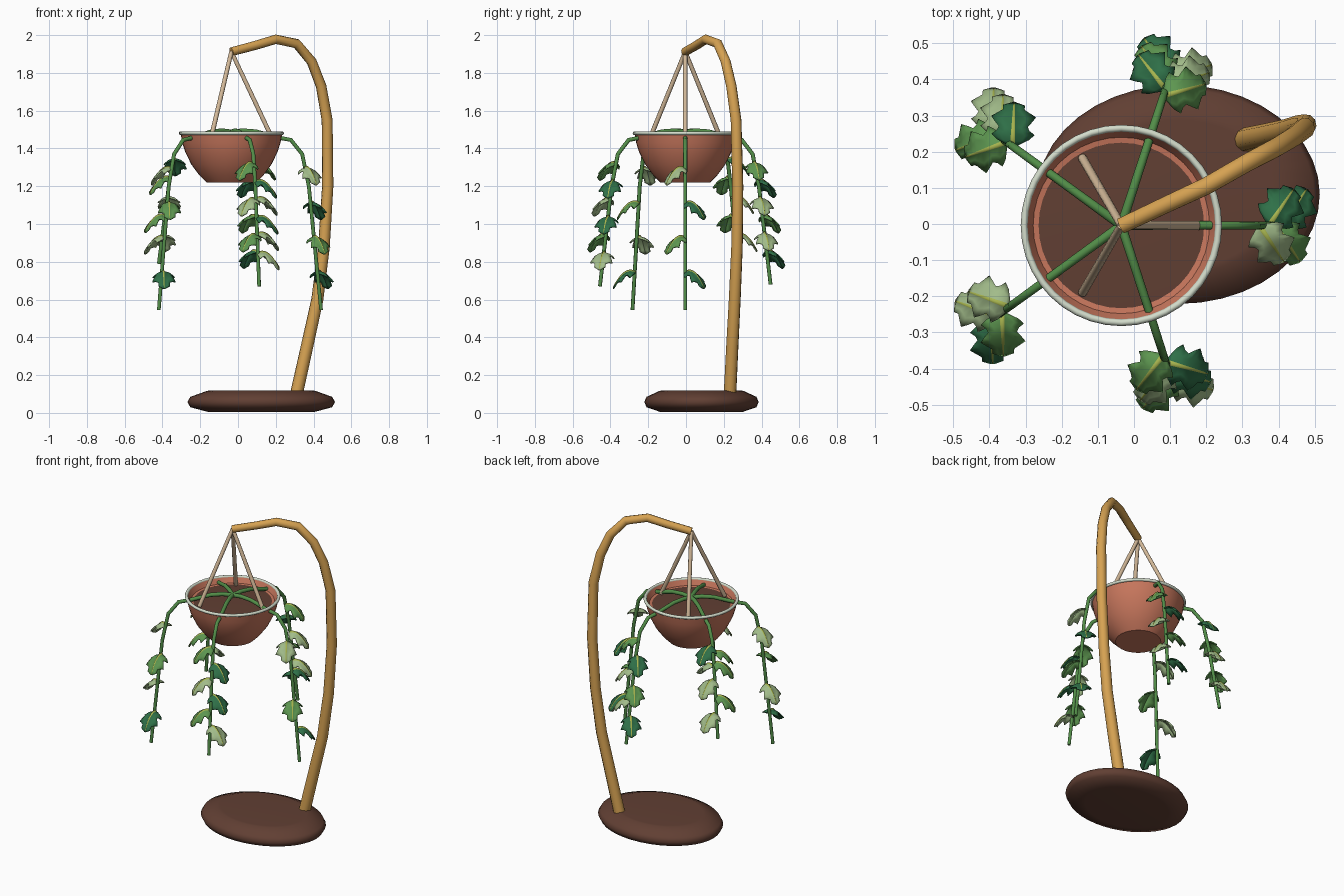
import bpy, bmesh, math
from mathutils import Vector

if "Cube" in bpy.data.objects:
    bpy.data.objects.remove(bpy.data.objects["Cube"])


def material(name, hexcode):
    def linear(c):
        return c / 12.92 if c <= 0.04045 else ((c + 0.055) / 1.055) ** 2.4
    rgb = [linear(int(hexcode[i:i + 2], 16) / 255) for i in (0, 2, 4)]
    m = bpy.data.materials.new(name)
    m.use_nodes = True
    m.diffuse_color = (*rgb, 1)
    m.node_tree.nodes["Principled BSDF"].inputs["Base Color"].default_value = (*rgb, 1)
    return m


TERRACOTTA = material("terracotta", "c8775d")
BROWN = material("dark brown", "613f33")
BAMBOO = material("bamboo", "d6a252")
ROPE = material("rope", "d2b898")
RIM = material("pale sage", "d3dccb")
VINE = material("vine green", "528d48")
RIB = material("leaf rib", "a6b34e")
LEAVES = {"D": material("dark leaf", "2f7048"),
          "M": material("mid leaf", "5d9650"),
          "L": material("light leaf", "a2bc8a")}

CENTRE = Vector((-0.035, -0.004, 0))


def add_object(name, mesh, mats, loc=(0, 0, 0)):
    for m in mats:
        mesh.materials.append(m)
    ob = bpy.data.objects.new(name, mesh)
    ob.location = loc
    bpy.context.collection.objects.link(ob)
    return ob


def smooth(ob, degrees):
    bpy.ops.object.select_all(action="DESELECT")
    ob.select_set(True)
    bpy.context.view_layer.objects.active = ob
    bpy.ops.object.shade_smooth_by_angle(angle=math.radians(degrees))


def lathe(name, profile, mat, loc, stretch=(1, 1), degrees=30, sides=40):
    """Spin (radius, height) points round z; ends at zero radius are closed."""
    bm = bmesh.new()
    rings = []
    for r, z in profile:
        count = sides if r > 0 else 1
        rings.append([bm.verts.new((r * stretch[0] * math.cos(math.tau * i / sides),
                                    r * stretch[1] * math.sin(math.tau * i / sides), z))
                      for i in range(count)])
    for a, b in zip(rings, rings[1:]):
        for i in range(sides):
            j = (i + 1) % sides
            quad = [a[i % len(a)], a[j % len(a)], b[j % len(b)], b[i % len(b)]]
            bm.faces.new(list(dict.fromkeys(quad)))
    bmesh.ops.recalc_face_normals(bm, faces=bm.faces)
    mesh = bpy.data.meshes.new(name)
    bm.to_mesh(mesh)
    bm.free()
    smooth(add_object(name, mesh, [mat], loc), degrees)


def tube(name, points, start, end, mat, sides):
    """Round tapered tube along a path."""
    curve = bpy.data.curves.new(name, "CURVE")
    curve.dimensions = "3D"
    curve.bevel_depth = 1
    curve.bevel_resolution = sides // 2 - 1
    curve.use_fill_caps = True
    spline = curve.splines.new("POLY")
    spline.points.add(len(points) - 1)
    for i, (p, co) in enumerate(zip(spline.points, points)):
        p.co = (*co, 1)
        p.radius = start + (end - start) * i / (len(points) - 1)
    temp = bpy.data.objects.new(name + "_path", curve)
    bpy.context.collection.objects.link(temp)
    bpy.context.view_layer.update()
    graph = bpy.context.evaluated_depsgraph_get()
    mesh = bpy.data.meshes.new_from_object(temp.evaluated_get(graph))
    bpy.data.objects.remove(temp)
    mesh.materials.clear()
    bm = bmesh.new()
    bm.from_mesh(mesh)
    bmesh.ops.remove_doubles(bm, verts=bm.verts, dist=1e-5)
    bmesh.ops.recalc_face_normals(bm, faces=bm.faces)
    bm.to_mesh(mesh)
    bm.free()
    smooth(add_object(name, mesh, [mat]), 50)


# Oval foot
lathe("base", [(0, 0.005), (0.68, 0.005), (0.73, 0.006), (0.96, 0.03), (1, 0.058),
               (0.96, 0.085), (0.73, 0.117), (0.68, 0.118), (0, 0.118)],
      BROWN, (0.123, 0.082, 0), (0.391, 0.303), 65)

# Curved bamboo pole
tube("pole", [(0.305, 0.232, 0.08), (0.365, 0.245, 0.35), (0.42, 0.258, 0.6),
              (0.455, 0.27, 0.88), (0.475, 0.274, 1.2), (0.472, 0.265, 1.55),
              (0.44, 0.24, 1.73), (0.39, 0.21, 1.86), (0.31, 0.168, 1.955),
              (0.2, 0.105, 1.978), (0.09, 0.054, 1.945), (-0.035, -0.005, 1.912)],
     0.034, 0.023, BAMBOO, 8)

# Hanging pot with an inner ledge, and soil
lathe("pot", [(0, 1.22), (0.132, 1.22), (0.17, 1.258), (0.212, 1.315), (0.244, 1.38),
              (0.26, 1.43), (0.27, 1.486), (0.262, 1.486), (0.244, 1.45),
              (0.226, 1.447), (0.222, 1.43), (0, 1.43)], TERRACOTTA, CENTRE)
lathe("soil", [(0, 1.454), (0.15, 1.452), (0.229, 1.449)], BROWN, CENTRE)

# Pale rim ring
bpy.ops.mesh.primitive_torus_add(location=CENTRE + Vector((0, 0, 1.481)), major_segments=40,
                                 minor_segments=10, major_radius=0.269, minor_radius=0.0095)
rim = bpy.context.object
rim.name = "pot_rim"
rim.data.materials.append(RIM)
smooth(rim, 60)

# Three ropes
for i in range(3):
    a = i * math.tau / 3
    foot = CENTRE + Vector((0.215 * math.cos(a), 0.215 * math.sin(a), 1.455))
    tube(f"rope_{i + 1}", [foot, CENTRE + Vector((0, 0, 1.912))], 0.0125, 0.0115, ROPE, 8)


def leaf_mesh(name, mat):
    """Arched lobed blade pointing along +x, with a raised tapering rib."""
    half = [0.012, 0.045, 0.06, 0.046, 0.04, 0.052, 0.062, 0.046, 0.03, 0.03, 0.004]
    columns = [-1, -0.55, "left", "rib", "right", 0.55, 1]
    bm = bmesh.new()
    rows = []
    for i, w in enumerate(half):
        t = i / (len(half) - 1)
        rib = min(0.0075 * (1 - 0.75 * t), w * 0.4)
        offsets = {"left": -rib, "rib": 0, "right": rib}
        row = []
        for c in columns:
            y = offsets[c] if c in offsets else c * w
            lift = 0.008 if c == "rib" else -9 * y * y
            row.append(bm.verts.new((0.122 * t + 0.15 * abs(y), y,
                                     0.07 * t - 0.155 * t * t + lift)))
        rows.append(row)
    for a, b in zip(rows, rows[1:]):
        for k in range(len(columns) - 1):
            f = bm.faces.new((a[k], b[k], b[k + 1], a[k + 1]))
            f.material_index = 0 if k in (2, 3) else 1
            f.smooth = True
    mesh = bpy.data.meshes.new(name)
    bm.to_mesh(mesh)
    bm.free()
    # The last slot colours the underside, so the rib shows on top only
    for m in (RIB, mat, mat):
        mesh.materials.append(m)
    return mesh


leaf_meshes = {key: leaf_mesh("leaf_" + key, m) for key, m in LEAVES.items()}

# Five trailing vines with alternating leaves
vines = [(0.545, "LDMD"), (0.68, "MDLMLD"), (0.79, "DMLML"), (0.545, "LMLD"), (0.67, "MDLDML")]
for i, (tip, colours) in enumerate(vines):
    a = i * math.tau / 5
    out = Vector((math.cos(a), math.sin(a), 0))
    bend = [(0, 1.487), (0.06, 1.494), (0.13, 1.489), (0.245, 1.458), (0.315, 1.445),
            (0.375, 1.37), (0.41, 1.2), (0.475, tip)]
    tube(f"vine_{i + 1}", [CENTRE + out * r + Vector((0, 0, z)) for r, z in bend],
         0.013, 0.01, VINE, 8)
    for k, colour in enumerate(colours):
        z = 1.46 - (1.46 - tip) * (0.2 + 0.6 * k / (len(colours) - 1))
        if z > 1.2:
            r = 0.375 + 0.035 * (1.37 - z) / 0.17
        else:
            r = 0.41 + 0.065 * (1.2 - z) / (1.2 - tip)
        leaf = bpy.data.objects.new(f"leaf_{i + 1}_{k + 1}", leaf_meshes[colour])
        leaf.location = CENTRE + out * (r - 0.012) + Vector((0, 0, z + 0.015))
        leaf.rotation_euler.z = a + math.radians(-56 if k % 2 == 0 else 56)
        bpy.context.collection.objects.link(leaf)
        thick = leaf.modifiers.new("thickness", "SOLIDIFY")
        thick.thickness = 0.007
        thick.material_offset = 1
        thick.material_offset_rim = 1
